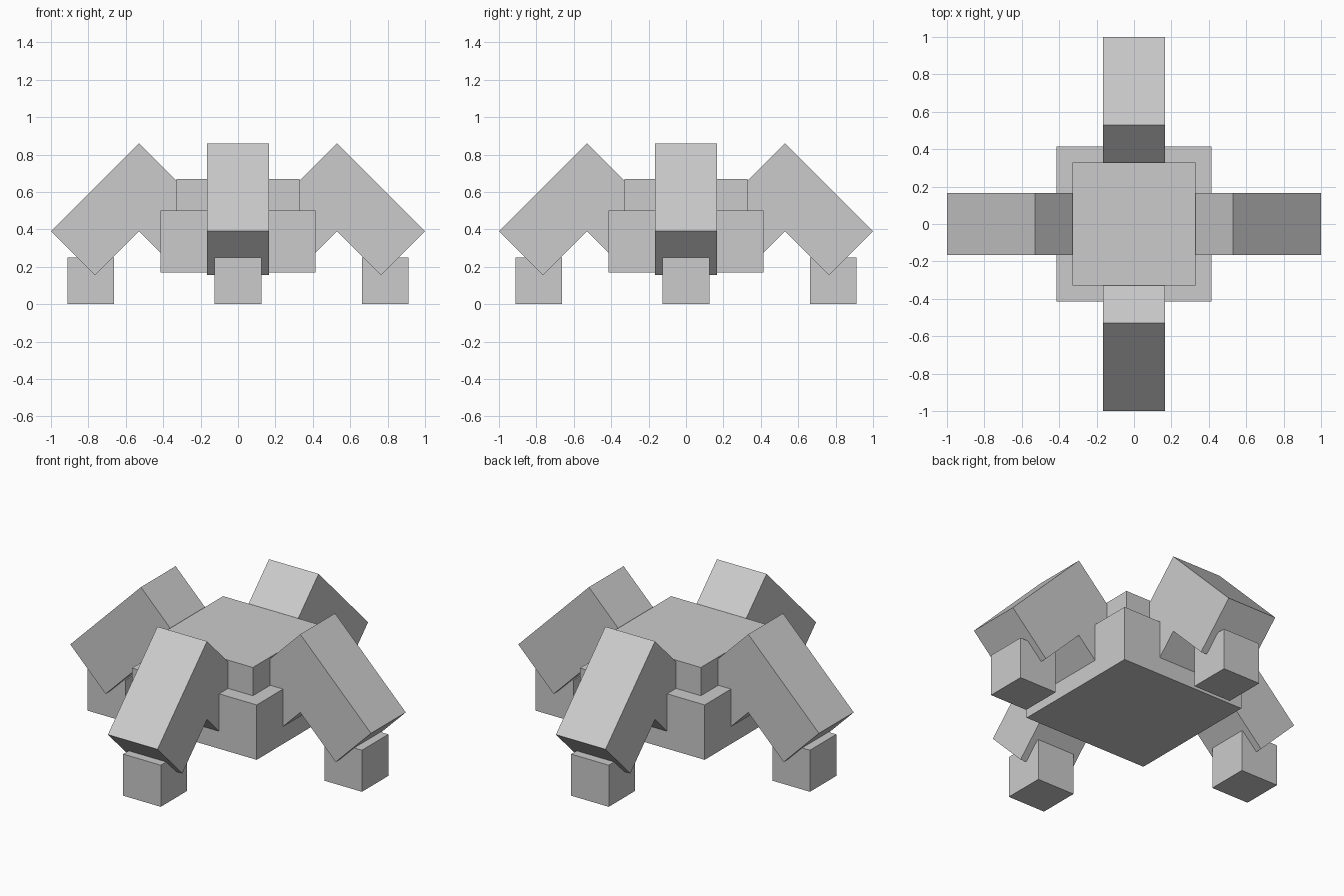
import bpy, bmesh, math
from mathutils import Matrix

if "Cube" in bpy.data.objects:
    bpy.data.objects.remove(bpy.data.objects["Cube"])

grey = bpy.data.materials.new("light_grey")
grey.diffuse_color = (0.6, 0.6, 0.6, 1)
grey.use_nodes = True
grey.node_tree.nodes["Principled BSDF"].inputs["Base Color"].default_value = grey.diffuse_color


def finish(name, bm):
    bmesh.ops.recalc_face_normals(bm, faces=bm.faces)
    mesh = bpy.data.meshes.new(name)
    bm.to_mesh(mesh)
    bm.free()
    mesh.materials.append(grey)
    obj = bpy.data.objects.new(name, mesh)
    bpy.context.collection.objects.link(obj)
    return obj


def box(name, size, center, turn=0):
    bm = bmesh.new()
    bmesh.ops.create_cube(bm, size=1)
    matrix = (Matrix.Rotation(turn, 4, 'Z') @ Matrix.Translation(center)
              @ Matrix.Diagonal((*size, 1)))
    bmesh.ops.transform(bm, matrix=matrix, verts=bm.verts)
    return finish(name, bm)


def extruded(name, profile, width, turn):
    # x-z profile pushed along y, then turned about the vertical axis
    bm = bmesh.new()
    face = bm.faces.new([bm.verts.new((x, -width / 2, z)) for x, z in profile])
    out = bmesh.ops.extrude_face_region(bm, geom=[face])
    moved = [g for g in out["geom"] if isinstance(g, bmesh.types.BMVert)]
    bmesh.ops.translate(bm, verts=moved, vec=(0, width, 0))
    bmesh.ops.transform(bm, matrix=Matrix.Rotation(turn, 4, 'Z'), verts=bm.verts)
    return finish(name, bm)


# Stepped body
box("lower_body", (0.83, 0.83, 0.33), (0, 0, 0.335))
box("upper_body", (0.66, 0.66, 0.17), (0, 0, 0.585))

# Bent leg outline; its inner end is buried in the body
leg = [(0.20, 0.53), (0.53, 0.86), (1.0, 0.39),
       (0.765, 0.155), (0.53, 0.39), (0.40, 0.26)]

# Four legs with block feet
for i, side in enumerate(("right", "back", "left", "front")):
    turn = i * math.pi / 2
    extruded(side + "_leg", leg, 0.33, turn)
    box(side + "_foot", (0.25, 0.25, 0.25), (0.787, 0, 0.125), turn)
